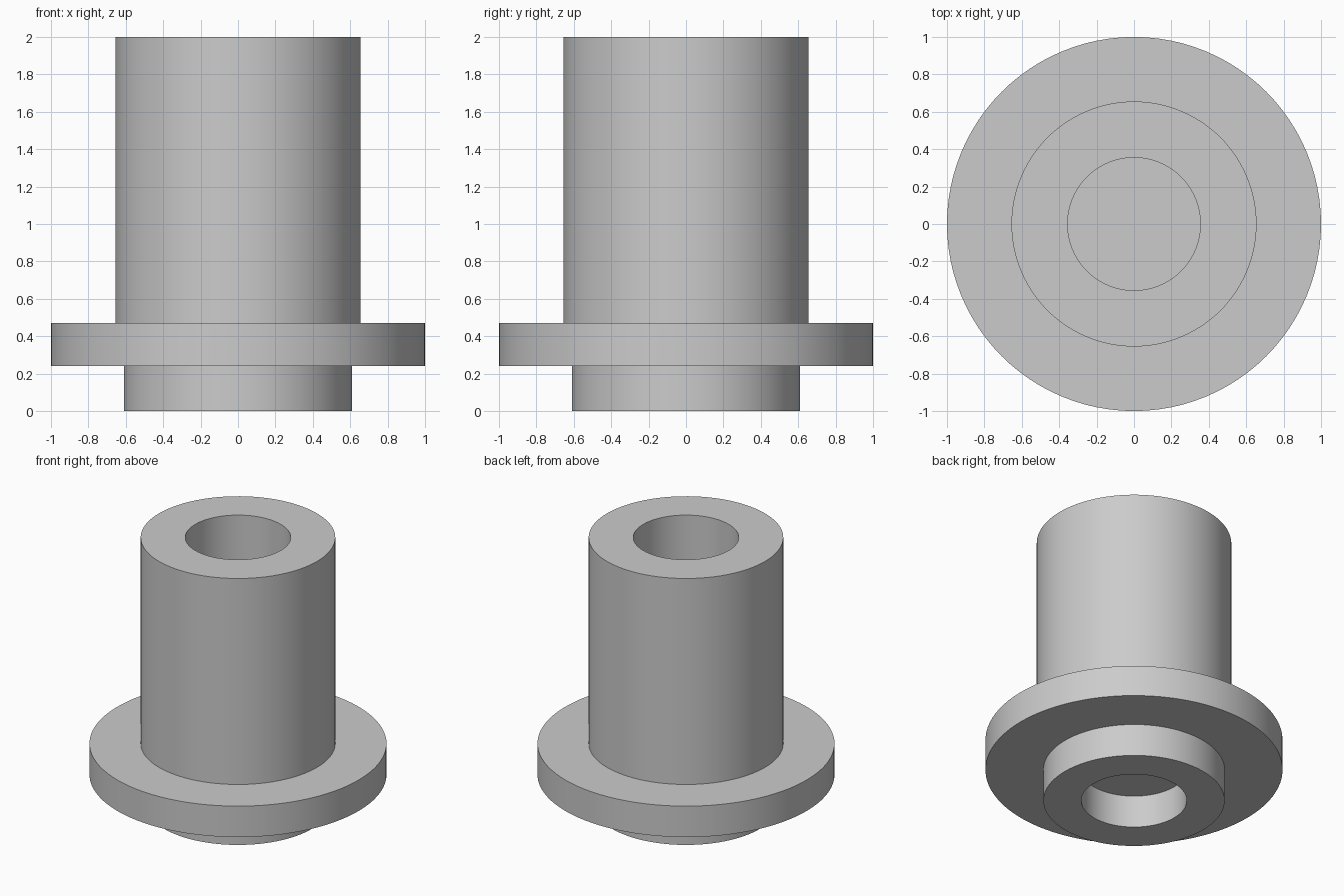
import bpy
import math

SEGMENTS = 96
BORE = 0.355

cube = bpy.data.objects.get("Cube")
if cube:
    bpy.data.objects.remove(cube, do_unlink=True)

# Single plain grey
grey = bpy.data.materials.new("plain_grey")
grey.use_nodes = True
colour = (0.6, 0.6, 0.6, 1)
grey.diffuse_color = colour
grey.node_tree.nodes["Principled BSDF"].inputs["Base Color"].default_value = colour


def lathe(name, profile):
    """Spin (radius, height) points about z; a radius of 0 closes the end."""
    verts, faces, rings = [], [], []
    for radius, z in profile:
        count = SEGMENTS if radius else 1
        start = len(verts)
        rings.append([start + i % count for i in range(SEGMENTS)])
        for i in range(count):
            a = math.tau * i / SEGMENTS
            verts.append((radius * math.cos(a), radius * math.sin(a), z))
    for low, high in zip(rings, rings[1:]):
        for i in range(SEGMENTS):
            j = (i + 1) % SEGMENTS
            quad = [low[i], low[j], high[j], high[i]]
            faces.append(list(dict.fromkeys(quad)))
    mesh = bpy.data.meshes.new(name)
    mesh.from_pydata(verts, [], faces)
    mesh.materials.append(grey)
    obj = bpy.data.objects.new(name, mesh)
    bpy.context.collection.objects.link(obj)
    bpy.ops.object.select_all(action="DESELECT")
    obj.select_set(True)
    bpy.context.view_layer.objects.active = obj
    bpy.ops.object.shade_smooth_by_angle(angle=math.radians(30))
    return obj


# One turned body: lower recess, collar, solid flange, barrel, upper bore
lathe("flanged_bushing", [
    (0, 0.24), (BORE, 0.24), (BORE, 0),
    (0.61, 0), (0.61, 0.24),
    (1, 0.24), (1, 0.47),
    (0.655, 0.47), (0.655, 2),
    (BORE, 2), (BORE, 0.47), (0, 0.47),
])
